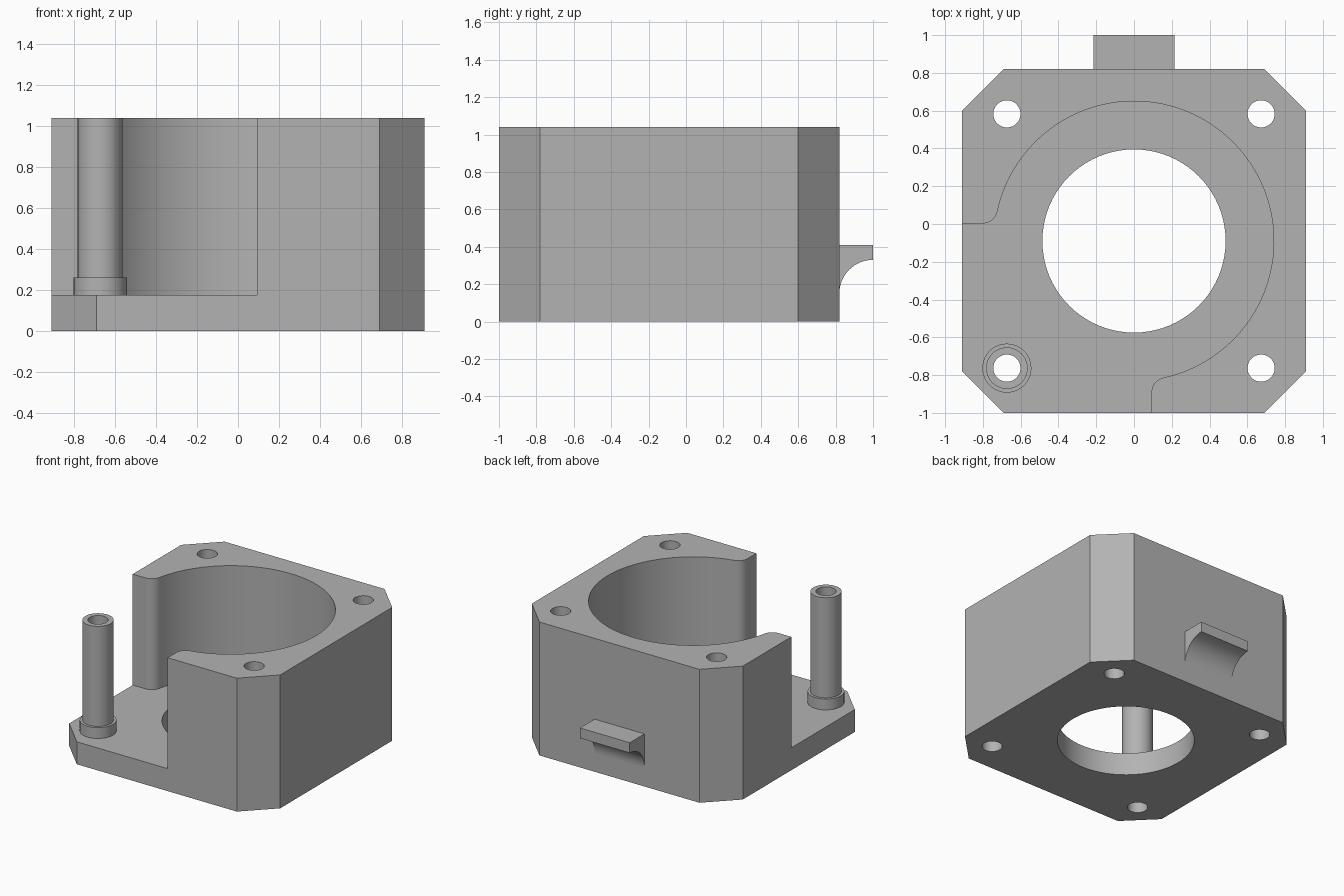
import bpy
import bmesh
from math import sin, cos, pi, radians, sqrt, atan2

if "Cube" in bpy.data.objects:
    bpy.data.objects.remove(bpy.data.objects["Cube"], do_unlink=True)

CY = -0.09          # centre of the body in y
HALF = 0.91         # half width of the body
CHAMFER = 0.22
BASE, TOP = 0.175, 1.04
HOLE_R, HOLE_POS = 0.072, 0.673

grey = bpy.data.materials.new("plain_grey")
grey.use_nodes = True
colour = (0.45, 0.45, 0.45, 1)
grey.diffuse_color = colour
grey.node_tree.nodes["Principled BSDF"].inputs["Base Color"].default_value = colour


def finish(name, bm):
    bmesh.ops.recalc_face_normals(bm, faces=bm.faces)
    mesh = bpy.data.meshes.new(name)
    bm.to_mesh(mesh)
    bm.free()
    mesh.materials.append(grey)
    obj = bpy.data.objects.new(name, mesh)
    bpy.context.collection.objects.link(obj)
    return obj


def prism(name, outline, low, high, place):
    """Extrude a 2D outline; place(u, v, w) maps it into space."""
    bm = bmesh.new()
    bottom = [bm.verts.new(place(u, v, low)) for u, v in outline]
    top = [bm.verts.new(place(u, v, high)) for u, v in outline]
    bm.faces.new(bottom)
    bm.faces.new(top)
    n = len(outline)
    for i in range(n):
        j = (i + 1) % n
        bm.faces.new((bottom[i], bottom[j], top[j], top[i]))
    return finish(name, bm)


def arc(cx, cy, r, start, end, steps):
    return [(cx + r * cos(start + (end - start) * i / steps),
             cy + r * sin(start + (end - start) * i / steps))
            for i in range(steps + 1)]


def circle(cx, cy, r, steps):
    return arc(cx, cy, r, 0, 2 * pi, steps)[:-1]


def upright(u, v, w):
    return (u, v + CY, w)


def smooth(obj):
    bpy.ops.object.select_all(action="DESELECT")
    obj.select_set(True)
    bpy.context.view_layer.objects.active = obj
    bpy.ops.object.shade_smooth_by_angle(angle=radians(30))


# Chamfered block
k = HALF - CHAMFER
outline = [(k, -HALF), (HALF, -k), (HALF, k), (k, HALF),
           (-k, HALF), (-HALF, k), (-HALF, -k), (-k, -HALF)]
body = prism("housing_body", outline, 0, TOP, upright)

# Round cavity with an open corner and rounded wall ends
R, F, EDGE = 0.74, 0.08, 0.093
fy = EDGE + F
fx = -sqrt((R + F) ** 2 - fy ** 2)
tilt = atan2(fy, -fx)
lip = [(-1.5, EDGE)] + arc(fx, fy, F, -pi / 2, -tilt, 10)
wall = arc(0, 0, R, pi - tilt, tilt - pi / 2, 80)[1:-1]
mirrored_lip = [(y, x) for x, y in reversed(lip)]
cavity = lip + wall + mirrored_lip + [(-1.5, -1.5)]
cutters = [prism("cavity_cutter", cavity, BASE, 1.5, upright),
           prism("bore_cutter", circle(0, 0, 0.485, 80), -0.5, 0.6, upright)]

# Four screw holes
for sx in (-1, 1):
    for sy in (-1, 1):
        cutters.append(prism("screw_hole_cutter",
                             circle(sx * HOLE_POS, sy * HOLE_POS, HOLE_R, 32),
                             -0.5, 1.5, upright))

for cutter in cutters:
    cutter.hide_render = True
    cut = body.modifiers.new("cut", "BOOLEAN")
    cut.operation = "DIFFERENCE"
    cut.solver = "EXACT"
    cut.object = cutter

# Bake the cuts, then drop the cutters
graph = bpy.context.evaluated_depsgraph_get()
baked = bpy.data.meshes.new_from_object(body.evaluated_get(graph))
body.modifiers.clear()
body.data = baked
for cutter in cutters:
    bpy.data.objects.remove(cutter, do_unlink=True)
smooth(body)

# Hollow screw post with a collar at its foot
section = [(0.13, BASE), (0.13, 0.26), (0.11, 0.26),
           (0.11, TOP), (HOLE_R, TOP), (HOLE_R, BASE)]
bm = bmesh.new()
STEPS = 32
rings = [[bm.verts.new(upright(x - HOLE_POS, y - HOLE_POS, z))
          for x, y in circle(0, 0, r, STEPS)] for r, z in section]
for a, b in zip(rings, rings[1:] + rings[:1]):
    for i in range(STEPS):
        j = (i + 1) % STEPS
        bm.faces.new((a[i], a[j], b[j], b[i]))
smooth(finish("screw_post", bm))

# Rear hook with a concave underside
hook = [(HALF, 0.41), (1.09, 0.41)] + arc(1.09, 0.15, 0.18, pi / 2, pi, 16)
smooth(prism("rear_hook", hook, -0.215, 0.215,
             lambda u, v, w: (w, u + CY, v)))
